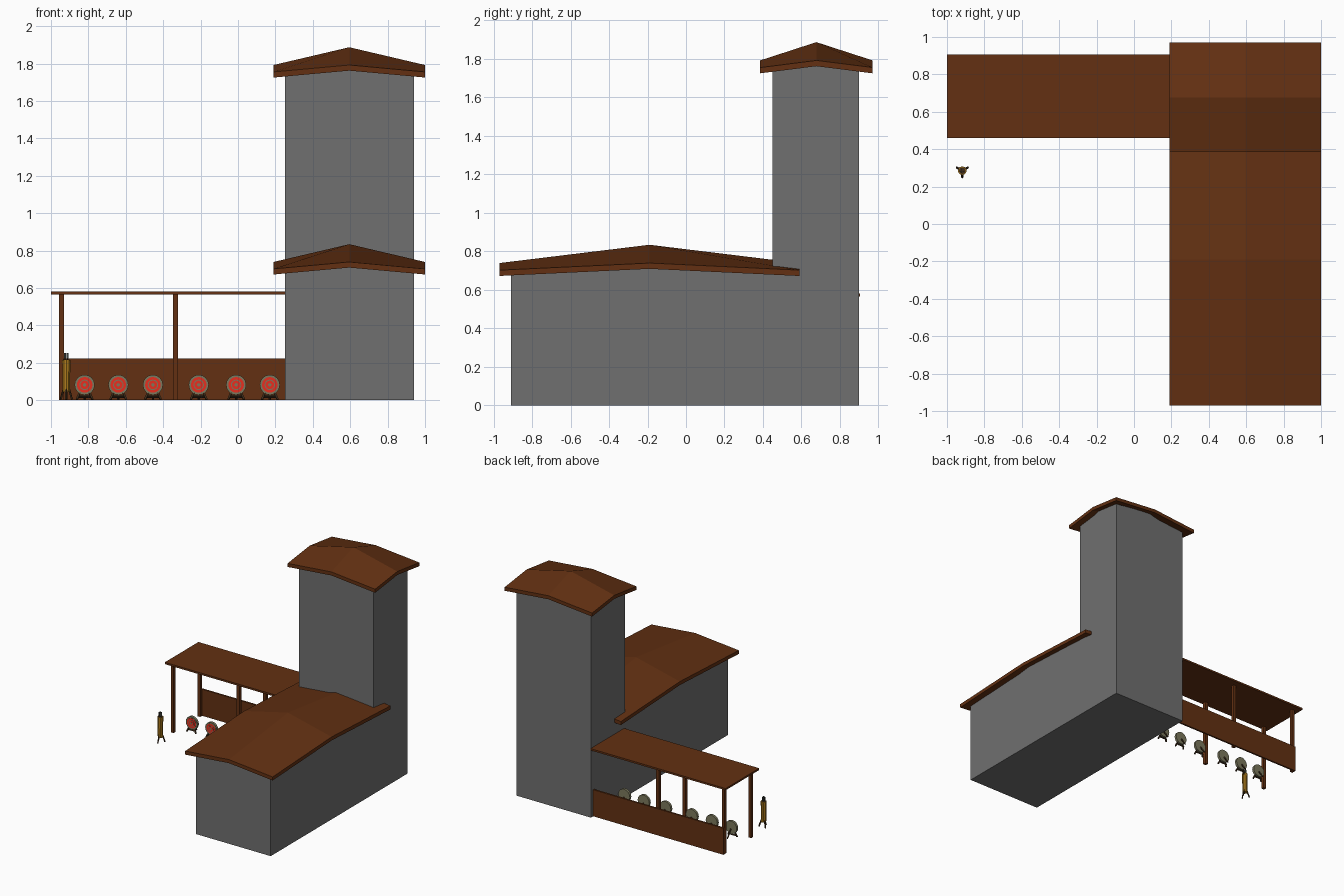
import bpy, bmesh, math
from mathutils import Vector

cube = bpy.data.objects.get("Cube")
if cube:
    bpy.data.objects.remove(cube, do_unlink=True)


def material(name, r, g, b):
    m = bpy.data.materials.new(name)
    m.use_nodes = True
    m.diffuse_color = (r, g, b, 1)
    bsdf = next(n for n in m.node_tree.nodes if n.type == 'BSDF_PRINCIPLED')
    bsdf.inputs["Base Color"].default_value = (r, g, b, 1)
    bsdf.inputs["Roughness"].default_value = 0.9
    return m


stone = material("grey stone", 0.16, 0.16, 0.16)
wood = material("red brown wood", 0.125, 0.03, 0.006)
dark_wood = material("dark wood", 0.05, 0.025, 0.01)
straw = material("olive straw", 0.2, 0.19, 0.11)
red = material("target red", 0.85, 0.03, 0.015)
gold = material("golden leather", 0.42, 0.2, 0.012)
feather = material("dark feather", 0.05, 0.055, 0.045)


def finish(bm, name, mat):
    bmesh.ops.recalc_face_normals(bm, faces=bm.faces)
    mesh = bpy.data.meshes.new(name)
    bm.to_mesh(mesh)
    bm.free()
    mesh.materials.append(mat)
    obj = bpy.data.objects.new(name, mesh)
    bpy.context.collection.objects.link(obj)
    return obj


def box(name, lo, hi, mat):
    bm = bmesh.new()
    bmesh.ops.create_cube(bm, size=1)
    lo, hi = Vector(lo), Vector(hi)
    for v in bm.verts:
        v.co = (lo + hi) / 2 + v.co * (hi - lo)
    return finish(bm, name, mat)


def rod(name, a, b, r1, mat, sides=4, r2=None):
    """Straight bar or cone between two points."""
    a, b = Vector(a), Vector(b)
    bm = bmesh.new()
    bmesh.ops.create_cone(bm, cap_ends=True, segments=sides, radius1=r1,
                          radius2=r1 if r2 is None else r2, depth=(b - a).length)
    turn = (b - a).to_track_quat('Z', 'Y')
    for v in bm.verts:
        v.co = turn @ v.co + (a + b) / 2
    return finish(bm, name, mat)


def draped(name, xs, ys, top, bottom, mat):
    """Block on a grid of x and y lines, with shaped top and bottom."""
    bm = bmesh.new()
    rows = [[bm.verts.new((x, y, top(x, y))) for x in xs] for y in ys]
    for r0, r1 in zip(rows, rows[1:]):
        for i in range(len(xs) - 1):
            bm.faces.new((r0[i], r0[i + 1], r1[i + 1], r1[i]))
    ext = bmesh.ops.extrude_face_region(bm, geom=bm.faces[:])
    for v in ext["geom"]:
        if isinstance(v, bmesh.types.BMVert):
            v.co.z = bottom(v.co.x, v.co.y)
    # remove the interior copy left by the extrusion if any
    bmesh.ops.delete(bm, geom=[f for f in bm.faces if all(len(e.link_faces) > 2 for e in f.edges)],
                     context='FACES_ONLY')
    return finish(bm, name, mat)


def add_building(part, roof_y, wall_y, eave):
    cx, hx = 0.595, 0.405
    cy, hy = sum(roof_y) / 2, (roof_y[1] - roof_y[0]) / 2

    def roof(x, y):
        u, v = 1 - abs(x - cx) / hx, 1 - abs(y - cy) / hy
        return eave + 0.037 * (u + v) + 0.058 * u * v

    draped(part + "_roof", (cx - hx, cx, cx + hx), (roof_y[0], cy, roof_y[1]),
           roof, lambda x, y: roof(x, y) - 0.03, wood)
    draped(part + "_walls", (0.25, cx, 0.94), (wall_y[0], cy, wall_y[1]),
           lambda x, y: roof(x, y) - 0.025, lambda x, y: 0, stone)


# Hall and tower
add_building("hall", (-0.97, 0.59), (-0.91, 0.45), 0.702)
add_building("tower", (0.385, 0.97), (0.45, 0.90), 1.755)

# Open shelter of the shooting range
box("shelter_roof", (-1, 0.46, 0.565), (0.25, 0.905, 0.58), wood)
box("shelter_back_wall", (-0.955, 0.855, 0), (0.25, 0.87, 0.222), wood)
for x, side in ((-0.943, "right"), (-0.335, "middle")):
    for y, end in ((0.49, "front"), (0.842, "back")):
        box(f"shelter_post_{end}_{side}", (x - 0.013, y - 0.013, 0),
            (x + 0.013, y + 0.013, 0.567), wood)

# Round straw targets on small stands
for n, x in enumerate((-0.82, -0.64, -0.455, -0.21, -0.01, 0.17), 1):
    y, z = 0.565, 0.082
    rod(f"target_{n}_disc", (x, y + 0.012, z), (x, y - 0.008, z), 0.054, straw, 16)
    for k, (r, mat) in enumerate(((0.042, red), (0.028, straw), (0.023, red), (0.009, straw))):
        front = y - 0.0095 - 0.0015 * k
        rod(f"target_{n}_ring_{k + 1}", (x, y - 0.007, z), (x, front, z), r, mat, 16)
    for s, side in ((-1, "right"), (1, "left")):
        rod(f"target_{n}_leg_{side}", (x + s * 0.022, y, 0.05),
            (x + s * 0.042, y - 0.012, 0.004), 0.007, dark_wood)
    rod(f"target_{n}_strut", (x, y + 0.012, 0.07), (x, y + 0.06, 0.004), 0.006, dark_wood)
    rod(f"target_{n}_foot", (x - 0.036, y, 0.02), (x + 0.036, y, 0.02), 0.007, dark_wood)

# Arrow holder on a tripod
qx, qy = -0.918, 0.285
rod("quiver_body", (qx, qy, 0.045), (qx, qy, 0.215), 0.021, gold, 10, 0.023)
rod("quiver_opening", (qx, qy, 0.214), (qx, qy, 0.217), 0.018, dark_wood, 10)
for n in range(3):
    a = math.radians(-90 + 120 * n)
    d = Vector((math.cos(a), math.sin(a), 0))
    hub = Vector((qx, qy, 0))
    rod(f"quiver_leg_{n + 1}", hub + d * 0.017 + Vector((0, 0, 0.06)),
        hub + d * 0.035 + Vector((0, 0, 0.004)), 0.006, dark_wood)

# Arrows standing in the holder
for n in range(4):
    a = math.radians(45 + 90 * n)
    ax, ay = qx + 0.009 * math.cos(a), qy + 0.009 * math.sin(a)
    rod(f"arrow_shaft_{n + 1}", (ax, ay, 0.2), (ax, ay, 0.248), 0.002, dark_wood)
    box(f"arrow_feather_{n + 1}", (ax - 0.005, ay - 0.001, 0.222),
        (ax + 0.005, ay + 0.001, 0.252), feather)
    box(f"arrow_cross_feather_{n + 1}", (ax - 0.001, ay - 0.005, 0.222),
        (ax + 0.001, ay + 0.005, 0.252), feather)
